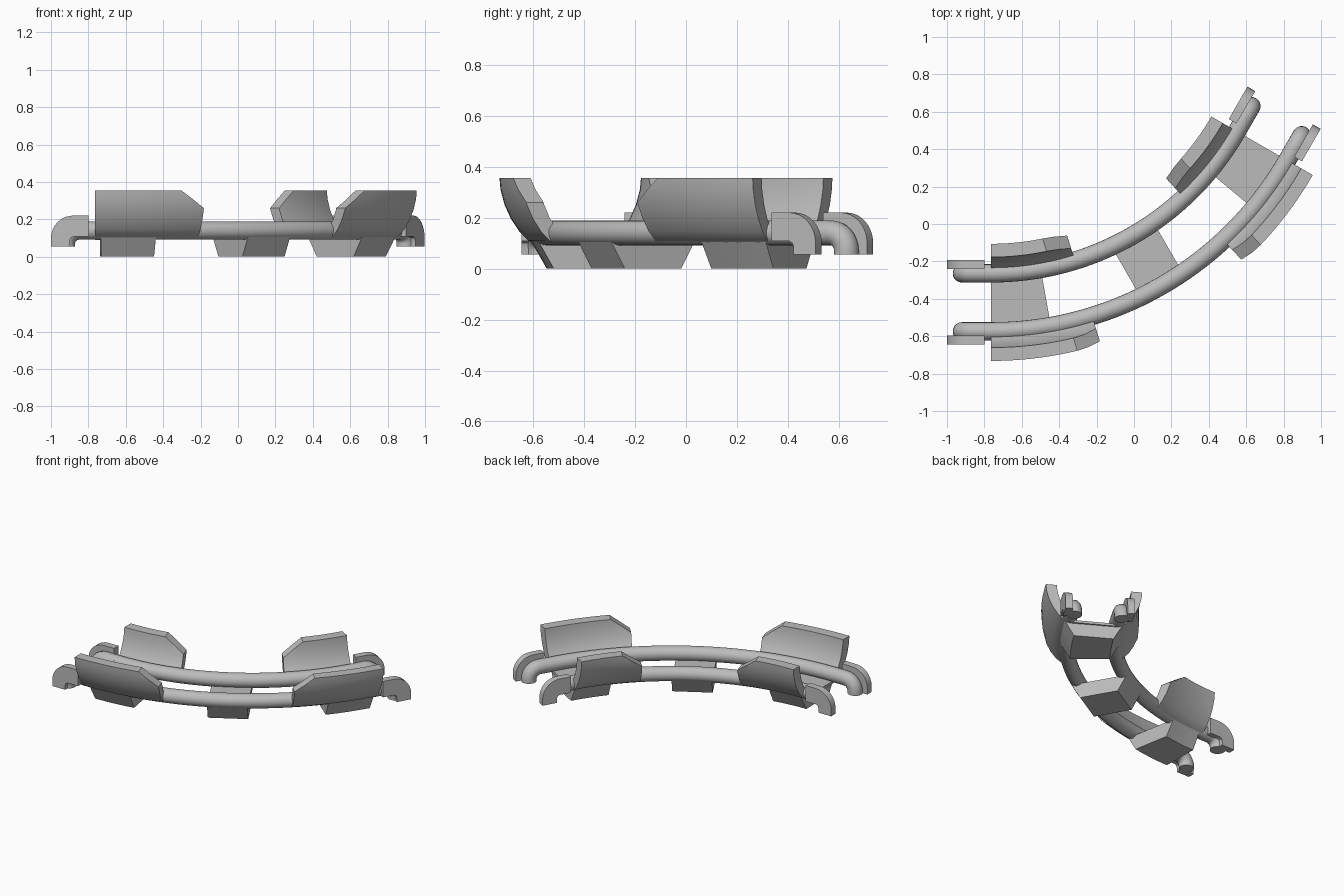
import bpy, bmesh
from math import sin, cos, pi, radians
from mathutils import Vector

cube = bpy.data.objects.get("Cube")
if cube:
    bpy.data.objects.remove(cube, do_unlink=True)

CENTRE = Vector((-0.765, 1.255, 0))   # centre of the bend
R = 1.674                             # radius of the track's middle line
BEND = 60

grey = bpy.data.materials.new("plain_grey")
grey.use_nodes = True
grey.diffuse_color = (0.5, 0.5, 0.5, 1)
grey.node_tree.nodes["Principled BSDF"].inputs["Base Color"].default_value = (0.5, 0.5, 0.5, 1)


def tangent(deg):
    a = radians(deg)
    return Vector((cos(a), sin(a), 0))


def place(deg, off, z, along=0.0):
    """Point at an angle of the bend, offset sideways, shifted along the tangent."""
    a = radians(deg)
    return CENTRE + (R + off) * Vector((sin(a), -cos(a), 0)) + along * tangent(deg) + Vector((0, 0, z))


def finish(name, bm):
    bmesh.ops.recalc_face_normals(bm, faces=bm.faces)
    mesh = bpy.data.meshes.new(name)
    bm.to_mesh(mesh)
    bm.free()
    mesh.shade_smooth()
    mesh.set_sharp_from_angle(angle=radians(32))
    mesh.materials.append(grey)
    obj = bpy.data.objects.new(name, mesh)
    bpy.context.collection.objects.link(obj)
    return obj


def loft(rings):
    """Capped skin through closed rings of points."""
    bm = bmesh.new()
    rows = [[bm.verts.new(p) for p in ring] for ring in rings]
    n = len(rows[0])
    for a, b in zip(rows, rows[1:]):
        for i in range(n):
            j = (i + 1) % n
            bm.faces.new((a[i], a[j], b[j], b[i]))
    bm.faces.new(rows[0])
    bm.faces.new(rows[-1])
    return bm


def sweep(profile, start, end, steps):
    angles = [start + (end - start) * i / steps for i in range(steps + 1)]
    return loft([[place(d, o, z) for o, z in profile] for d in angles])


def circle(radius, n=20):
    return [(radius * cos(2 * pi * i / n), radius * sin(2 * pi * i / n)) for i in range(n)]


SIDES = (("outer", 1), ("inner", -1))
ENDS = (("first", 0, 1), ("last", BEND, -1))   # name, angle, direction into the track

# Rails
for side, s in SIDES:
    finish(side + "_rail", sweep([(s * 0.155 + x, 0.14 + z) for x, z in circle(0.049)], 0, BEND, 40))

# Curved guard walls with a clipped top corner
WALL = [(0.17, 0.10), (0.20, 0.11), (0.235, 0.145), (0.268, 0.195), (0.293, 0.25), (0.309, 0.31),
        (0.313, 0.355), (0.242, 0.355), (0.238, 0.31), (0.222, 0.25), (0.198, 0.195), (0.17, 0.16)]
for side, s in SIDES:
    for end, deg, way in ENDS:
        tip = deg + way * 17.2
        bm = sweep([(s * o, z) for o, z in WALL], deg, tip, 14)
        normal = tangent(tip) * way * 0.095 + Vector((0, 0, 0.13))
        cut = bmesh.ops.bisect_plane(bm, geom=bm.verts[:] + bm.edges[:] + bm.faces[:],
                                     plane_co=place(tip, s * 0.29, 0.26), plane_no=normal,
                                     clear_outer=True)
        bmesh.ops.holes_fill(bm, edges=[e for e in bm.edges if e.is_boundary], sides=0)
        finish(f"{end}_{side}_guard_wall", bm)

# End sleepers: tapered blocks with a thin deck reaching the end of the track
BLOCK = [(-0.128, 0), (0.128, 0), (0.188, 0.105), (-0.188, 0.105)]
DECK = [(-0.16, 0.09), (0.16, 0.09), (0.16, 0.107), (-0.16, 0.107)]
for end, a, b in (("first", 1, 10.1), ("last", 50.1, 59.6)):
    finish(end + "_sleeper", sweep(BLOCK, a, b, 4))
for end, deg, way in ENDS:
    finish(end + "_deck", sweep(DECK, deg, deg + way * 9.8, 4))

# Middle sleeper: straight block
finish("middle_sleeper", loft([[place(BEND / 2, o, z, x) for o, z in BLOCK] for x in (-0.13, 0.13)]))

# Coupling hooks: a bent pipe and a flat cheek plate on its outer side
CHEEK = [(0.035, 0.108), (0.115, 0.108), (0.13, 0.1), (0.135, 0.085), (0.135, 0.055), (0.235, 0.055)]
CHEEK += [(0.115 + 0.12 * cos(pi / 2 * i / 8), 0.1 + 0.12 * sin(pi / 2 * i / 8)) for i in range(9)]
CHEEK += [(0.035, 0.22)]
for side, s in SIDES:
    for end, deg, way in ENDS:
        finish(f"{end}_{side}_hook_cheek",
               loft([[place(deg, s * o, z, -way * x) for x, z in CHEEK] for o in (0.178, 0.226)]))
        # pipe stations: distance beyond the end, height, direction of the bend
        stations = [(-0.01, 0.14, 0)]
        stations += [(0.085 + 0.07 * sin(t), 0.07 + 0.07 * cos(t), t)
                     for t in (pi / 2 * i / 8 for i in range(9))]
        stations += [(0.155, 0.055, pi / 2)]
        finish(f"{end}_{side}_hook_pipe",
               loft([[place(deg, s * 0.155 + u, z + v * cos(t), -way * (x + v * sin(t)))
                      for u, v in circle(0.049)] for x, z, t in stations]))
